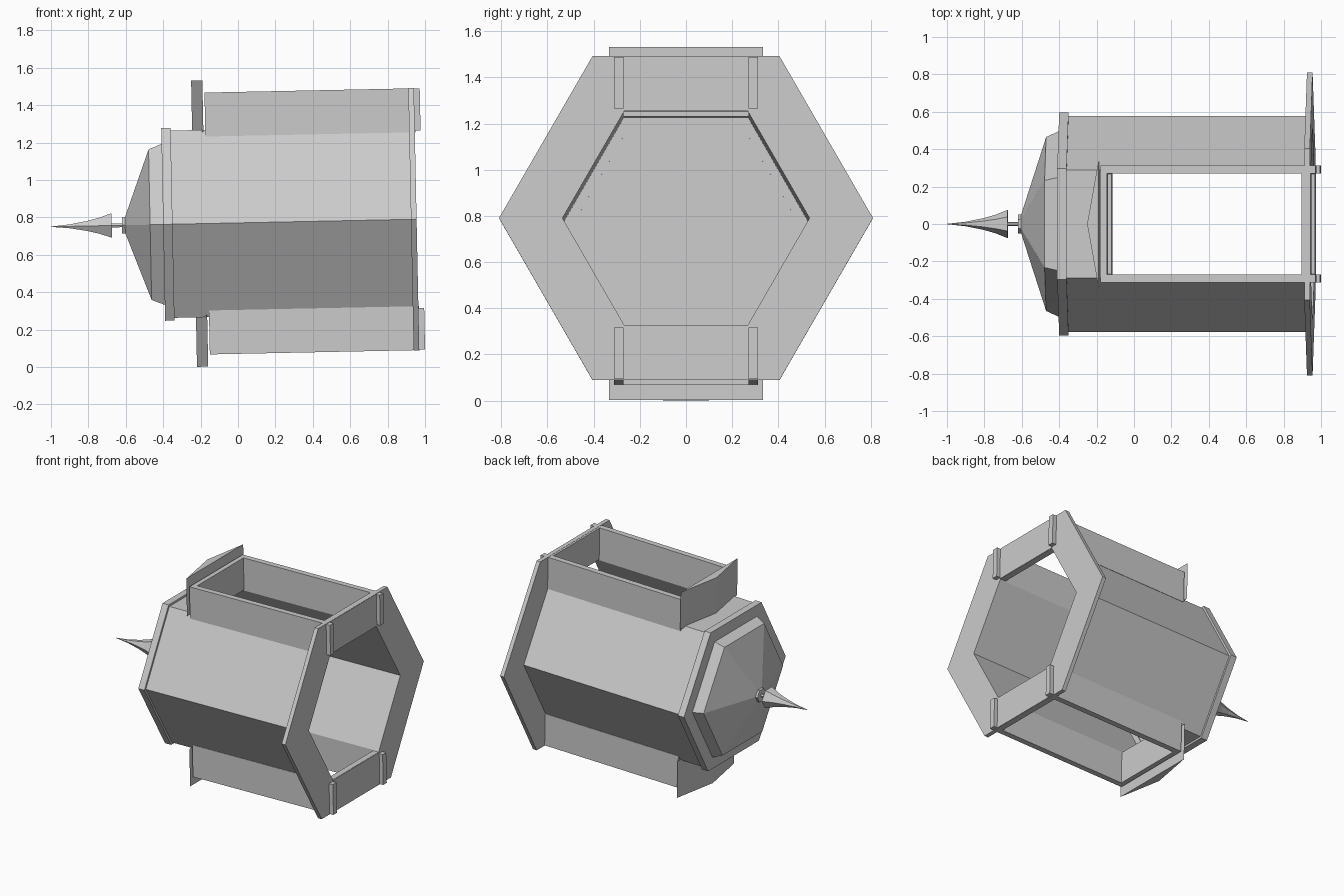
import bpy, bmesh
from math import sin, cos, pi
from mathutils import Matrix, Vector

if "Cube" in bpy.data.objects:
    bpy.data.objects.remove(bpy.data.objects["Cube"])

stone = bpy.data.materials.new("light grey")
stone.use_nodes = True
GREY = (0.6, 0.6, 0.6, 1)
stone.diffuse_color = GREY
stone.node_tree.nodes["Principled BSDF"].inputs["Base Color"].default_value = GREY

# The whole tower lies along x with a slight tilt
TILT = Matrix.Translation((0, 0, 0.771)) @ Matrix.Rotation(-0.0205, 4, 'Y')


def finish(name, bm):
    bmesh.ops.recalc_face_normals(bm, faces=bm.faces)
    mesh = bpy.data.meshes.new(name)
    bm.to_mesh(mesh)
    bm.free()
    mesh.materials.append(stone)
    obj = bpy.data.objects.new(name, mesh)
    bpy.context.collection.objects.link(obj)
    obj.matrix_world = TILT
    return obj


def hexagon(name, profile, hollow=False):
    """Six-sided loft along x through (x, radius) stations."""
    bm = bmesh.new()
    rings = [[bm.verts.new((x, r * cos(k * pi / 3), r * sin(k * pi / 3)))
              for k in range(6)] for x, r in profile]
    pairs = list(zip(rings, rings[1:]))
    if hollow:
        pairs.append((rings[-1], rings[0]))
    else:
        bm.faces.new(rings[0])
        bm.faces.new(rings[-1])
    for a, b in pairs:
        for k in range(6):
            n = (k + 1) % 6
            bm.faces.new((a[k], a[n], b[n], b[k]))
    return finish(name, bm)


def tube(name, x0, x1, outer, inner):
    return hexagon(name, [(x0, outer), (x1, outer), (x1, inner), (x0, inner)], True)


def box(name, low, high):
    low, high = Vector(low), Vector(high)
    bm = bmesh.new()
    bmesh.ops.create_cube(bm, size=1)
    size = high - low
    for v in bm.verts:
        v.co = (low + high) / 2 + Vector(a * b for a, b in zip(v.co, size))
    return finish(name, bm)


# Hollow body with its top and bottom cut open
body = tube("tower_body", -0.36, 0.93, 0.578, 0.535)
cutter = box("opening_cutter", (-0.13, -0.27, -0.65), (0.91, 0.27, 0.65))
cutter.hide_render = True
cut = body.modifiers.new("openings", 'BOOLEAN')
cut.operation = 'DIFFERENCE'
cut.solver = 'EXACT'
cut.object = cutter
bpy.context.view_layer.objects.active = body
bpy.ops.object.modifier_apply(modifier=cut.name)
bpy.data.objects.remove(cutter)

# Wide flange at the open end
tube("base_flange", 0.925, 0.955, 0.81, 0.535)

# Rim, roof and spire at the closed end
tube("roof_rim", -0.40, -0.35, 0.595, 0.49)
hexagon("roof", [(-0.355, 0.5), (-0.40, 0.497), (-0.47, 0.465), (-0.605, 0.045)])
hexagon("spire_collar", [(-0.595, 0.05), (-0.62, 0.05)])
hexagon("spire_rod", [(-0.60, 0.012), (-0.69, 0.012)])
hexagon("spire_spike", [(-0.675, 0.076), (-0.74, 0.05), (-0.81, 0.03),
                        (-0.90, 0.012), (-1.0, 0.001)])

# Open boxes on the top and bottom, each with a wedge-shaped fin
for s, place in ((1, "upper"), (-1, "lower")):
    z0, z1 = sorted((s * 0.465, s * 0.70))
    for t, hand in ((1, "left"), (-1, "right")):
        y0, y1 = sorted((t * 0.27, t * 0.312))
        p0, p1 = sorted((s * 0.475, s * 0.698))
        box(f"{place}_{hand}_wall", (-0.165, y0, z0), (0.94, y1, z1))
        box(f"{place}_{hand}_post", (0.94, y0, p0), (0.986, y1, p1))
    box(f"{place}_back_wall", (-0.165, -0.27, z0), (-0.13, 0.27, z1))
    box(f"{place}_end_wall", (0.91, -0.27, z0), (0.958, 0.27, z1))

    bm = bmesh.new()
    plan = [(-0.175, -0.333), (-0.175, 0.333), (-0.235, 0)]
    base = bm.faces.new([bm.verts.new((x, y, s * 0.49)) for x, y in plan])
    top = bmesh.ops.extrude_face_region(bm, geom=[base])
    moved = [g for g in top["geom"] if isinstance(g, bmesh.types.BMVert)]
    bmesh.ops.translate(bm, verts=moved, vec=(0, 0, s * 0.275))
    if base.is_valid and len(bm.faces) < 5:
        bm.faces.new([v for v in bm.verts if v not in moved])
    finish(f"{place}_fin", bm)
